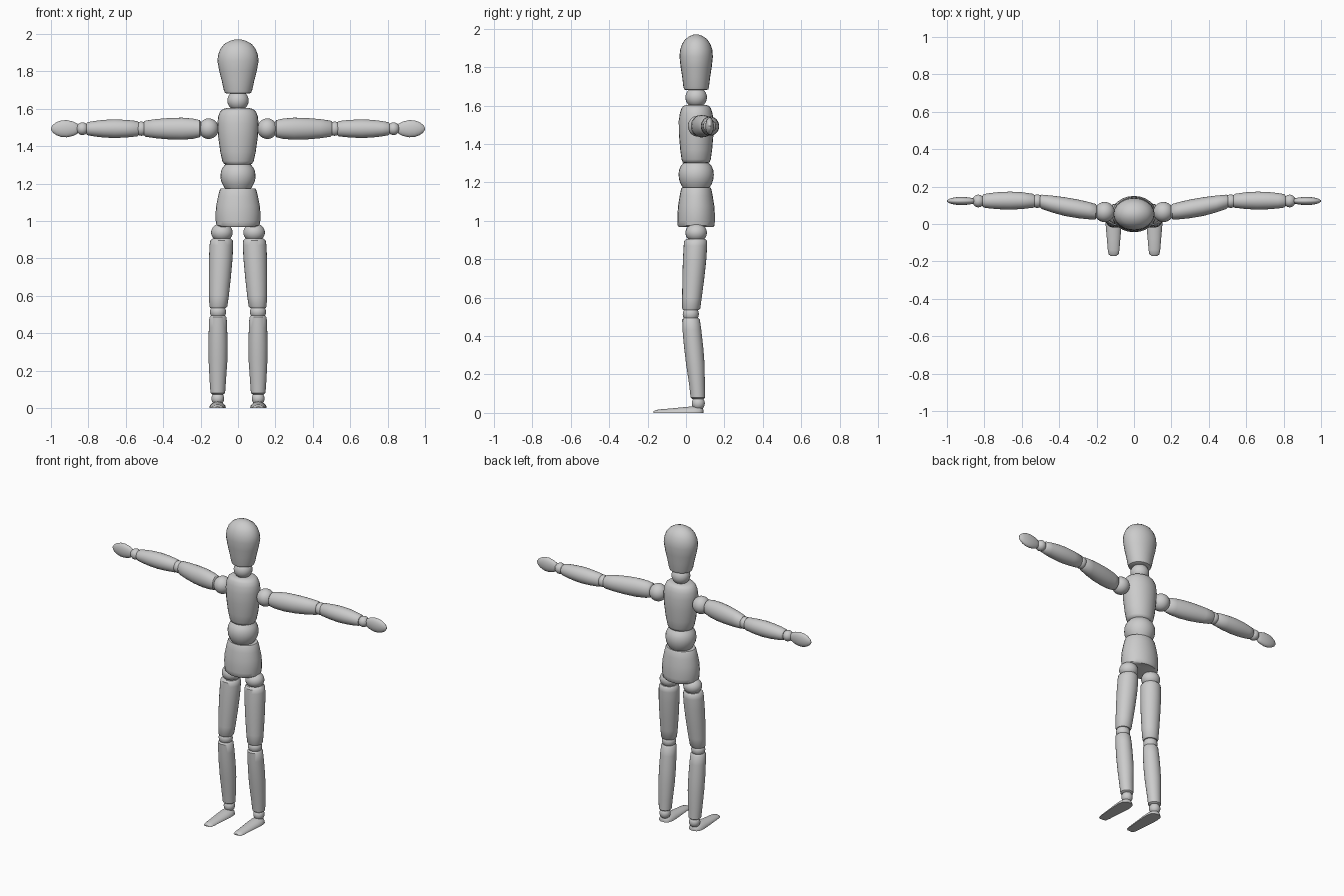
import bpy, bmesh, math
from mathutils import Vector

SEG = 24
YB = 0.053      # body axis offset in y


def finish(name, bm, mirror):
    bmesh.ops.recalc_face_normals(bm, faces=bm.faces[:])
    me = bpy.data.meshes.new(name)
    bm.to_mesh(me)
    bm.free()
    ob = bpy.data.objects.new(name, me)
    bpy.context.collection.objects.link(ob)
    bpy.ops.object.select_all(action='DESELECT')
    ob.select_set(True)
    bpy.context.view_layer.objects.active = ob
    bpy.ops.object.shade_smooth_by_angle(angle=math.radians(42))
    if mirror:
        ob.modifiers.new("Mirror", 'MIRROR')
    return ob


def loft(name, axis, rings, mirror=False, flat_floor=False):
    """Skin elliptical rings (t, c1, c2, r1, r2) placed along an axis."""
    bm = bmesh.new()
    loops = []
    for t, c1, c2, r1, r2 in rings:
        loop = []
        for i in range(SEG):
            a = 2 * math.pi * i / SEG
            p = [c1 + r1 * math.cos(a), c2 + r2 * math.sin(a)]
            p.insert('xyz'.index(axis), t)
            loop.append(bm.verts.new(p))
        loops.append(loop)
    for a, b in zip(loops, loops[1:]):
        for i in range(SEG):
            j = (i + 1) % SEG
            bm.faces.new((a[i], a[j], b[j], b[i]))
    bm.faces.new(loops[0])
    bm.faces.new(loops[-1])
    if flat_floor:
        geom = bm.verts[:] + bm.edges[:] + bm.faces[:]
        bmesh.ops.bisect_plane(bm, geom=geom, dist=1e-5, plane_co=(0, 0, 0),
                               plane_no=(0, 0, -1), clear_outer=True)
        bmesh.ops.holes_fill(bm, edges=[e for e in bm.edges if e.is_boundary])
    return finish(name, bm, mirror)


def ball(name, loc, size, mirror=False):
    bm = bmesh.new()
    bmesh.ops.create_uvsphere(bm, u_segments=SEG, v_segments=14, radius=1)
    for v in bm.verts:
        v.co = Vector(loc) + v.co * Vector(size)
    return finish(name, bm, mirror)


def body(name, profile):
    """Upright body section from (z, half width, half depth)."""
    return loft(name, 'z', [(z, 0, YB, w, d) for z, w, d in profile])


# head and torso
body("head", [(1.68, .058, .052), (1.685, .07, .063), (1.70, .076, .067),
              (1.75, .087, .073), (1.80, .1, .081), (1.855, .11, .087),
              (1.89, .106, .084), (1.92, .094, .074), (1.945, .074, .058),
              (1.962, .045, .034), (1.969, .02, .015), (1.97, .004, .003)])
ball("neck", (0, YB, 1.643), (.057, .056, .055))
body("chest", [(1.30, .06, .06), (1.305, .075, .07), (1.32, .084, .076),
               (1.37, .095, .083), (1.45, .106, .09), (1.52, .11, .091),
               (1.56, .106, .085), (1.585, .095, .077), (1.598, .08, .067),
               (1.604, .058, .05)])
body("waist", [(1.174, .07, .07), (1.19, .08, .08), (1.215, .091, .089),
               (1.24, .094, .092), (1.265, .091, .089), (1.285, .082, .08),
               (1.302, .068, .066)])
body("pelvis", [(.968, .105, .09), (.975, .115, .096), (1.0, .119, .097),
                (1.04, .12, .097), (1.08, .117, .094), (1.13, .107, .086),
                (1.165, .098, .079), (1.174, .092, .074)])

# legs
ball("hip_joint", (.086, YB, .938), (.058, .056, .05), True)
loft("thigh", 'z', [(.535, .106, .026, .042, .041), (.543, .105, .027, .048, .047),
                    (.60, .102, .031, .053, .051), (.70, .097, .038, .059, .057),
                    (.80, .092, .045, .063, .061), (.87, .089, .049, .063, .061),
                    (.895, .088, .05, .06, .06), (.905, .087, .051, .05, .05)], True)
ball("knee_joint", (.107, .025, .514), (.043, .042, .042), True)
loft("shin", 'z', [(.073, .108, .062, .03, .03), (.08, .108, .062, .039, .038),
                   (.15, .108, .057, .044, .041), (.25, .107, .049, .05, .048),
                   (.34, .107, .04, .051, .05), (.43, .107, .031, .049, .049),
                   (.485, .107, .026, .046, .046), (.494, .107, .026, .038, .038)], True)
ball("ankle_joint", (.108, .064, .05), (.034, .034, .036), True)
loft("foot", 'y', [(-.17, .109, 0, .015, .007), (-.162, .109, 0, .027, .013),
                   (-.14, .109, 0, .031, .018), (-.08, .109, 0, .036, .023),
                   (0, .109, 0, .043, .031), (.04, .109, 0, .044, .034),
                   (.07, .109, 0, .038, .032), (.083, .109, 0, .027, .027),
                   (.09, .109, 0, .012, .018)], True, True)

# arms
ZA = 1.493
ball("shoulder_joint", (.157, .064, ZA), (.054, .054, .055), True)
loft("upper_arm", 'x', [(.198, .065, ZA, .032, .036), (.205, .066, ZA, .041, .046),
                        (.24, .071, ZA, .046, .054), (.30, .081, ZA, .05, .059),
                        (.37, .093, ZA, .05, .057), (.44, .107, ZA, .045, .051),
                        (.495, .119, ZA, .038, .043), (.503, .12, ZA, .031, .036)], True)
ball("elbow_joint", (.517, .122, ZA), (.035, .036, .038), True)
loft("forearm", 'x', [(.53, .123, ZA, .03, .034), (.538, .124, ZA, .037, .041),
                      (.60, .125, ZA, .045, .047), (.66, .125, ZA, .048, .05),
                      (.72, .125, ZA, .046, .047), (.77, .124, ZA, .041, .041),
                      (.803, .124, ZA, .036, .035), (.811, .123, ZA, .028, .028)], True)
ball("wrist_joint", (.832, .123, ZA), (.032, .034, .034), True)
loft("hand", 'x', [(.853, .123, ZA, .011, .018), (.859, .123, ZA, .014, .027),
                   (.88, .123, ZA, .019, .038), (.915, .123, ZA, .022, .046),
                   (.945, .123, ZA, .021, .044), (.97, .123, ZA, .017, .035),
                   (.99, .123, ZA, .011, .021), (1.0, .123, ZA, .003, .005)], True)
